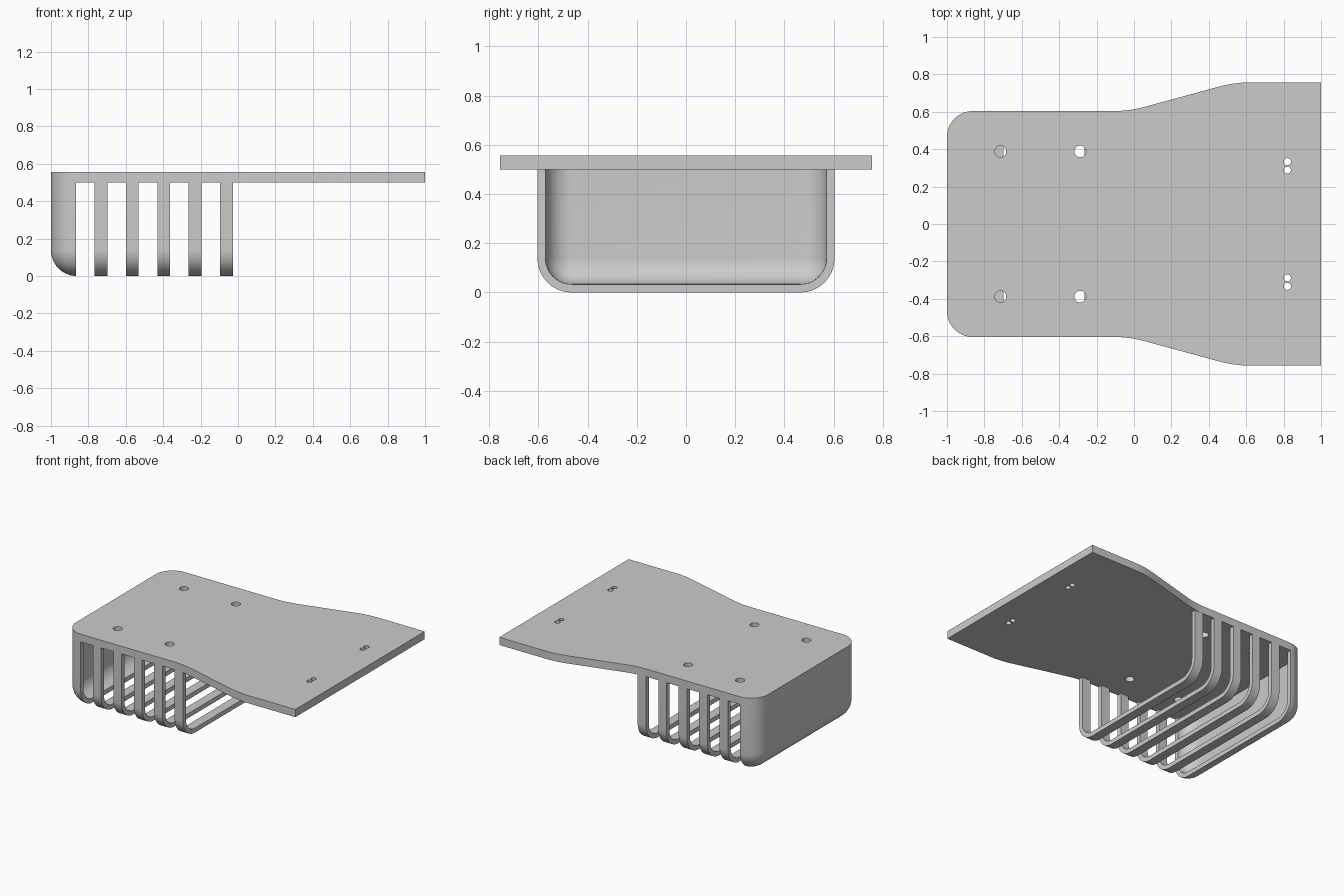
import bpy, bmesh, math
from mathutils import Matrix, Vector

if "Cube" in bpy.data.objects:
    bpy.data.objects.remove(bpy.data.objects["Cube"], do_unlink=True)

grey = bpy.data.materials.new("plain_grey")
grey.use_nodes = True
grey.diffuse_color = (0.6, 0.6, 0.6, 1)
grey.node_tree.nodes["Principled BSDF"].inputs["Base Color"].default_value = (0.6, 0.6, 0.6, 1)

BACK, OPEN_END = -1.0, -0.027      # basket extent along x
HALF, WIDE = 0.604, 0.757          # half widths of the plate ends
UNDER, TOP = 0.5, 0.557            # plate faces
RADIUS, WALL, SEGS = 0.138, 0.033, 14


def make_object(name, bm):
    bmesh.ops.recalc_face_normals(bm, faces=bm.faces)
    mesh = bpy.data.meshes.new(name)
    bm.to_mesh(mesh)
    bm.free()
    mesh.materials.append(grey)
    obj = bpy.data.objects.new(name, mesh)
    bpy.context.collection.objects.link(obj)
    return obj


def add_box(bm, lo, hi):
    lo, hi = Vector(lo), Vector(hi)
    mat = Matrix.Translation((lo + hi) / 2) @ Matrix.Diagonal((*(hi - lo), 1))
    bmesh.ops.create_cube(bm, size=1, matrix=mat)


def tray(name, inset, x_end, z_end):
    """Box with rounded edges, except around its +x and top faces."""
    bm = bmesh.new()
    add_box(bm, (BACK + inset, inset - HALF, inset), (x_end, HALF - inset, z_end))
    bm.normal_update()
    edges = [e for e in bm.edges
             if not any(f.normal.x > 0.5 or f.normal.z > 0.5 for f in e.link_faces)]
    bmesh.ops.bevel(bm, geom=edges, offset=RADIUS - inset, segments=SEGS,
                    profile=0.5, affect='EDGES')
    return make_object(name, bm)


def cut(obj, cutter):
    cutter.hide_render = True
    mod = obj.modifiers.new("cut", 'BOOLEAN')
    mod.operation, mod.solver, mod.object = 'DIFFERENCE', 'EXACT', cutter
    bpy.ops.object.select_all(action='DESELECT')
    obj.select_set(True)
    bpy.context.view_layer.objects.active = obj
    bpy.ops.object.modifier_apply(modifier=mod.name)
    bpy.data.objects.remove(cutter, do_unlink=True)


def smooth(obj):
    bpy.ops.object.select_all(action='DESELECT')
    obj.select_set(True)
    bpy.context.view_layer.objects.active = obj
    bpy.ops.object.shade_smooth_by_angle(angle=math.radians(30))


def soften(before, corner, after, reach, steps=8):
    """Points of a gentle bend that replaces a corner."""
    c = Vector(corner)
    a = c + (Vector(before) - c).normalized() * reach
    b = c + (Vector(after) - c).normalized() * reach
    return [a.lerp(c, t).lerp(c.lerp(b, t), t) for t in (i / steps for i in range(steps + 1))]


# Basket: hollow rounded tray, open at one end, slotted into ribs
basket = tray("slotted_basket", 0, OPEN_END, UNDER)
cut(basket, tray("basket_hollow", WALL, 0.3, 0.8))
bm = bmesh.new()
for k in range(5):
    x = -0.866 + k * 0.1675
    add_box(bm, (x, -1, -0.2), (x + 0.1, 1, 0.9))
cut(basket, make_object("slot_cutter", bm))
smooth(basket)

# Plate outline: rounded back corner, straight side, flared front
side = []
for i in range(SEGS + 1):
    a = math.pi / 2 * i / SEGS
    side.append(Vector((BACK + RADIUS * (1 - math.cos(a)), HALF - RADIUS * (1 - math.sin(a)))))
neck, flare = (-0.025, HALF), (0.537, WIDE)
side += soften((BACK, HALF), neck, flare, 0.085)
side += soften(neck, flare, (1, WIDE), 0.085)
side.append(Vector((1, WIDE)))
outline = side + [Vector((p.x, -p.y)) for p in reversed(side)]

bm = bmesh.new()
face = bm.faces.new([bm.verts.new((p.x, p.y, UNDER)) for p in outline])
extruded = bmesh.ops.extrude_face_region(bm, geom=[face])["geom"]
bmesh.ops.translate(bm, vec=(0, 0, TOP - UNDER),
                    verts=[v for v in extruded if isinstance(v, bmesh.types.BMVert)])
plate = make_object("top_plate", bm)

# Screw holes and paired tie holes
bm = bmesh.new()
for x, y, r in ((-0.714, 0.388, 0.031), (-0.288, 0.388, 0.031),
                (0.82, 0.333, 0.019), (0.82, 0.288, 0.019)):
    for s in (1, -1):
        bmesh.ops.create_cone(bm, cap_ends=True, segments=32, radius1=r, radius2=r,
                              depth=0.3, matrix=Matrix.Translation((x, s * y, TOP)))
cut(plate, make_object("hole_cutter", bm))
smooth(plate)
